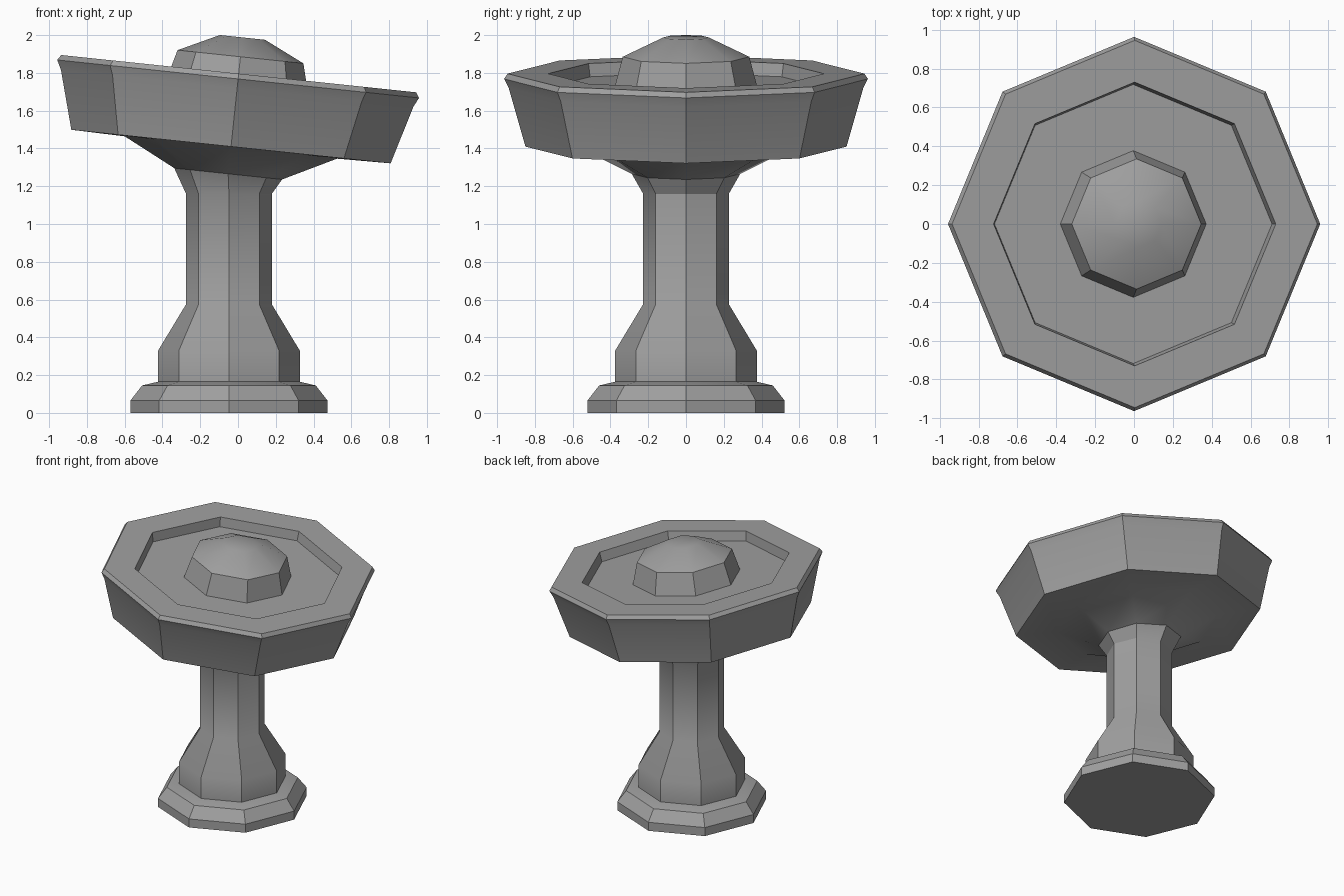
import bpy, bmesh, math
from mathutils import Matrix, Vector

SIDES = 8
if "Cube" in bpy.data.objects:
    bpy.data.objects.remove(bpy.data.objects["Cube"], do_unlink=True)

stone = bpy.data.materials.new("grey_stone")
stone.use_nodes = True
colour = (0.35, 0.35, 0.35, 1)
stone.diffuse_color = colour
bsdf = next(n for n in stone.node_tree.nodes if n.type == "BSDF_PRINCIPLED")
bsdf.inputs["Base Color"].default_value = colour
bsdf.inputs["Roughness"].default_value = 0.9

# Upright frame of the pedestal and leaning frame of the bowl
upright = Matrix.Translation((-0.048, 0, 0))
leaning = Matrix.Translation((-0.037, 0, 1.41)) @ Matrix.Rotation(math.radians(6), 4, "Y")


def loft(name, sections):
    """Skin octagonal rings; sections are (frame, [(radius, height), ...])."""
    bm = bmesh.new()
    rings = []
    for frame, profile in sections:
        for r, h in profile:
            ring = []
            for i in range(SIDES):
                a = math.tau * i / SIDES
                ring.append(bm.verts.new(frame @ Vector((r * math.cos(a), r * math.sin(a), h))))
            rings.append(ring)
    for low, high in zip(rings, rings[1:]):
        for i in range(SIDES):
            j = (i + 1) % SIDES
            bm.faces.new((low[i], low[j], high[j], high[i]))
    bm.faces.new(rings[0][::-1])
    bm.faces.new(rings[-1])
    mesh = bpy.data.meshes.new(name)
    bm.to_mesh(mesh)
    bm.free()
    mesh.materials.append(stone)
    obj = bpy.data.objects.new(name, mesh)
    bpy.context.collection.objects.link(obj)
    bpy.ops.object.select_all(action="DESELECT")
    obj.select_set(True)
    bpy.context.view_layer.objects.active = obj
    bpy.ops.object.shade_smooth_by_angle(angle=math.radians(30))
    return obj


# Stepped foot
loft("plinth", [(upright, [(0.522, 0), (0.522, 0.065), (0.46, 0.145), (0.375, 0.165)])])

# Column flaring into the leaning bowl, with its rim and sunken floor
loft("column_and_bowl", [
    (upright, [(0.375, 0.16), (0.375, 0.33), (0.227, 0.575), (0.227, 1.16)]),
    (leaning, [(0.287, -0.145), (0.565, -0.005), (0.85, 0), (0.938, 0.31),
               (0.963, 0.36), (0.945, 0.388), (0.73, 0.388), (0.718, 0.318)]),
])

# Faceted dome in the middle of the bowl
loft("centre_dome", [(leaning, [(0.378, 0.316), (0.335, 0.478), (0.12, 0.581)])])
